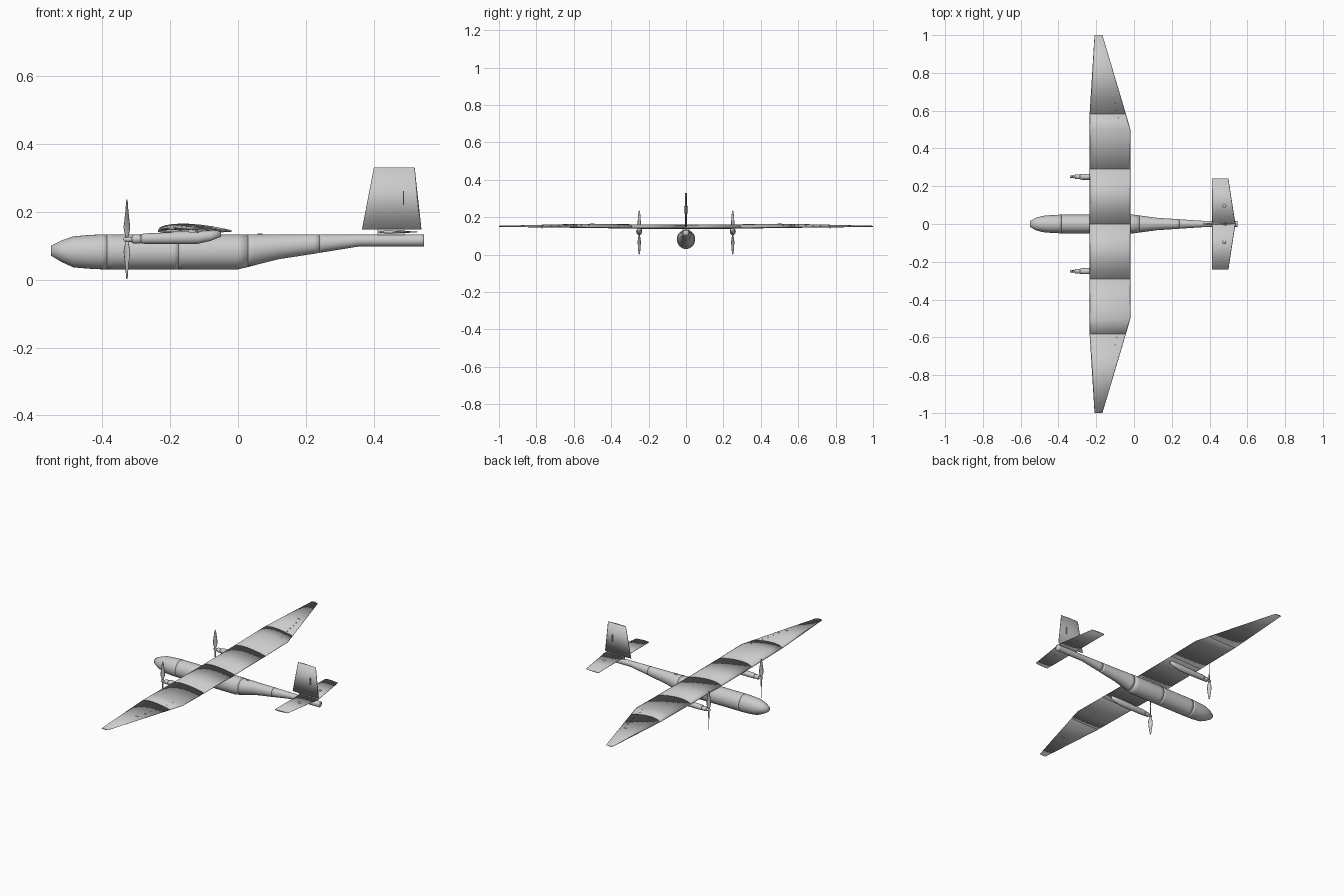
import bpy, bmesh
from math import sin, cos, pi, radians, sqrt
from mathutils import Matrix, Vector

if "Cube" in bpy.data.objects:
    bpy.data.objects.remove(bpy.data.objects["Cube"])

grey = bpy.data.materials.new("light_grey")
grey.use_nodes = True
grey.diffuse_color = (0.6, 0.6, 0.6, 1)
grey.node_tree.nodes["Principled BSDF"].inputs["Base Color"].default_value = grey.diffuse_color


def finish(name, bm):
    bmesh.ops.recalc_face_normals(bm, faces=bm.faces)
    for f in bm.faces:
        f.smooth = True
    me = bpy.data.meshes.new(name)
    bm.to_mesh(me)
    bm.free()
    me.materials.append(grey)
    ob = bpy.data.objects.new(name, me)
    bpy.context.collection.objects.link(ob)
    return ob


def loft(name, rings):
    """Skin a list of point rings and close both ends."""
    bm = bmesh.new()
    loops = [[bm.verts.new(p) for p in r] for r in rings]
    n = len(loops[0])
    for a, b in zip(loops, loops[1:]):
        for i in range(n):
            j = (i + 1) % n
            bm.faces.new((a[i], a[j], b[j], b[i]))
    bm.faces.new(loops[0])
    bm.faces.new(loops[-1])
    return finish(name, bm)


def oval(x, y, low, high, half, n=32):
    """Oval ring across the x axis."""
    zc, rz = (low + high) / 2, (high - low) / 2
    return [(x, y + half * cos(2 * pi * i / n), zc + rz * sin(2 * pi * i / n)) for i in range(n)]


def airfoil(x0, x1, up, down, n=10):
    """Section points (x, offset) from trailing edge over the top and back below."""
    def bulge(t):
        return 2.6 * sqrt(t) * (1 - t)
    ts = [(1 - cos(pi * i / n)) / 2 for i in range(n + 1)]
    over = [(x0 + (x1 - x0) * t, up * bulge(t)) for t in reversed(ts)]
    under = [(x0 + (x1 - x0) * t, -down * bulge(t)) for t in ts[1:-1]]
    return over + under


def box(name, centre, size):
    bm = bmesh.new()
    bmesh.ops.create_cube(bm, size=1)
    bmesh.ops.scale(bm, vec=size, verts=bm.verts)
    bmesh.ops.translate(bm, vec=centre, verts=bm.verts)
    ob = finish(name, bm)
    for f in ob.data.polygons:
        f.use_smooth = False
    return ob


# fuselage sections: x, bottom, top, half width
fuselage = {
    "nose": [(-.55, .07, .1, .016), (-.52, .052, .115, .033), (-.485, .036, .127, .043),
             (-.44, .032, .131, .047), (-.4, .03, .133, .049), (-.385, .03, .133, .049)],
    "front_body": [(-.385, .03, .133, .049), (-.37, .03, .133, .049),
                   (-.19, .03, .133, .049), (-.175, .03, .133, .049)],
    "rear_body": [(-.175, .03, .133, .049), (-.16, .03, .133, .049), (0, .03, .133, .049),
                  (.03, .037, .133, .045)],
    "tail_cone": [(.03, .037, .133, .045), (.045, .041, .133, .043), (.12, .06, .133, .033),
                  (.225, .076, .133, .026), (.24, .079, .133, .025)],
    "tail_boom": [(.24, .079, .133, .025), (.255, .081, .133, .024), (.36, .098, .132, .017),
                  (.54, .098, .132, .017), (.548, .098, .132, .017)],
}
for name, secs in fuselage.items():
    loft(name, [oval(x, 0, lo, hi, w) for x, lo, hi, w in secs])

# wing stations: span, leading edge, trailing edge, height, upper and lower bulge
stations = [(0, -.235, -.019, .14, .02, .003), (.292, -.235, -.019, .142, .02, .003),
            (.5, -.235, -.019, .145, .02, .003), (.583, -.235, -.043, .146, .018, .003),
            (1, -.209, -.167, .15, .004, .002)]
panels = {"inner_wing": (0, 2), "middle_wing": (1, 4), "outer_wing": (3, 5)}
for side, s in (("left", 1), ("right", -1)):
    label = "rear" if s == 1 else "near"
    for name, (a, b) in panels.items():
        loft(f"{name}_{label}", [[(x, s * y, z + o) for x, o in airfoil(x0, x1, up, dn)]
                                 for y, x0, x1, z, up, dn in stations[a:b]])

    # tailplane half with its servo cover
    loft(f"tailplane_{label}", [[(x, s * y, .14 + o) for x, o in airfoil(x0, x1, .004, .004)]
                                for y, x0, x1 in ((0, .413, .537), (.24, .413, .5))])
    loft(f"tailplane_servo_cover_{label}",
         [[(.478 + .01 * cos(a * pi / 6), s * .095 + .01 * sin(a * pi / 6), z) for a in range(12)]
          for z in (.137, .144)])

    # engine nacelle, motor and shaft
    y = s * .25
    nacelle = [(-.285, .106, .134, .015), (-.27, .105, .136, .016), (-.12, .105, .142, .016),
               (-.08, .114, .143, .012), (-.05, .126, .143, .005)]
    loft(f"nacelle_{label}", [oval(x, y, lo, hi, w, 20) for x, lo, hi, w in nacelle])
    motor = [(-.312, .011), (-.308, .013), (-.29, .013), (-.285, .011)]
    loft(f"motor_{label}", [oval(x, y, .119 - r, .119 + r, r, 20) for x, r in motor])
    hub = [(-.338, .002), (-.334, .006), (-.32, .007), (-.31, .007)]
    loft(f"propeller_hub_{label}", [oval(x, y, .118 - r, .118 + r, r, 16) for x, r in hub])

    # twisted blades: radius, half chord, pitch
    blade = [(.003, .004, 70), (.015, .007, 62), (.035, .0125, 52), (.055, .0115, 42),
             (.085, .008, 32), (.108, .005, 26), (.117, .002, 24)]
    for turn, end in ((0, "upper"), (pi, "lower")):
        spin = Matrix.Rotation(turn, 3, 'X')
        rings = []
        for r, c, pitch in blade:
            p = radians(pitch)
            ring = []
            for i in range(10):
                u, v = c * cos(i * pi / 5), .0018 * sin(i * pi / 5)
                pt = Vector((u * sin(p) - v * cos(p), u * cos(p) + v * sin(p), r))
                ring.append(spin @ pt + Vector((-.327, y, .118)))
            rings.append(ring)
        loft(f"{end}_blade_{label}", rings)

    # aileron horn, servo and hinges
    box(f"aileron_horn_{label}", (-.135, s * .77, .148), (.02, .003, .018))
    box(f"aileron_servo_{label}", (-.165, s * .77, .148), (.024, .014, .006))
    for i in range(6):
        t = i / 5
        box(f"aileron_hinge_{label}_{i}", (-.075 - .04 * t, s * (.52 + .2 * t), .152),
            (.004, .006, .01))

# fin with rudder horn and tail mounting block
loft("fin", [[(x, o, z) for x, o in airfoil(x0, x1, .005, .005)]
             for z, x0, x1 in ((.148, .365, .54), (.33, .4, .52))])
box("rudder_horn", (.487, 0, .24), (.003, .022, .04))
box("tail_mount", (.45, 0, .139), (.08, .012, .02))
box("wing_mount", (-.13, 0, .134), (.16, .04, .014))
box("body_hatch_catch", (.065, 0, .133), (.015, .01, .006))
